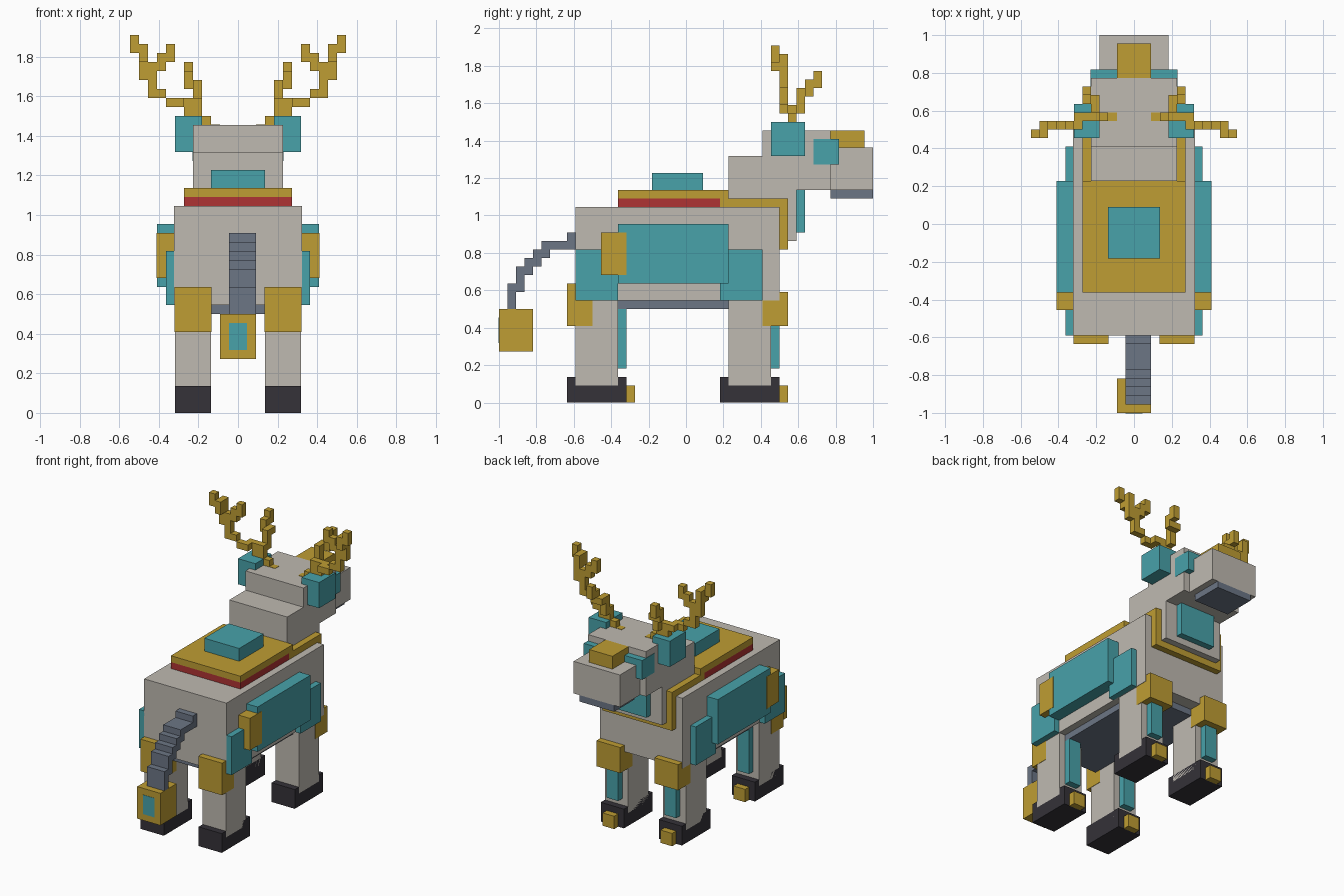
import bpy, bmesh
from mathutils import Matrix, Vector

cube = bpy.data.objects.get("Cube")
if cube:
    bpy.data.objects.remove(cube, do_unlink=True)

U = 1 / 22     # one block of the blocky grid
E = 0.05       # tiny lift for trims that lie flush with a neighbour


def material(name, rgb):
    m = bpy.data.materials.new(name)
    m.use_nodes = True
    m.diffuse_color = (*rgb, 1)
    bsdf = m.node_tree.nodes["Principled BSDF"]
    bsdf.inputs["Base Color"].default_value = (*rgb, 1)
    bsdf.inputs["Roughness"].default_value = 0.8
    return m


hide = material("pale_grey", (0.52, 0.49, 0.44))
teal = material("teal", (0.065, 0.36, 0.40))
gold = material("gold", (0.52, 0.34, 0.033))
red = material("red", (0.43, 0.033, 0.033))
slate = material("slate", (0.15, 0.18, 0.235))
dark = material("charcoal", (0.035, 0.032, 0.04))


def blocks(name, mat, *boxes, mirror=False):
    """One object made of boxes, each given as x, y and z ranges in grid units."""
    bm = bmesh.new()
    for box in boxes:
        lo, hi = Vector(box[0::2]) * U, Vector(box[1::2]) * U
        place = Matrix.Translation((lo + hi) / 2) @ Matrix.Diagonal((*(hi - lo), 1))
        bmesh.ops.create_cube(bm, size=1, matrix=place)
    mesh = bpy.data.meshes.new(name)
    bm.to_mesh(mesh)
    bm.free()
    mesh.materials.append(mat)
    ob = bpy.data.objects.new(name, mesh)
    bpy.context.collection.objects.link(ob)
    if mirror:
        mod = ob.modifiers.new("Mirror", "MIRROR")
        mod.use_mirror_merge = False
    return ob


def centred(name, mat, half, *ranges):
    return blocks(name, mat, (-half, half, *ranges))


def pair(name, mat, *boxes):
    return blocks(name, mat, *boxes, mirror=True)


# Body and belly
centred("body", hide, 7 + 2 * E, -13, 11, 12, 23)
centred("belly", slate, 6, -12, 9, 11, 12)

# Side armour
pair("flank_panels", teal, (7, 9, -8, 5, 14, 21))
pair("hip_pads", teal, (7, 8, -13, -8, 12, 18))
pair("shoulder_pads", teal, (7, 8, 4, 9, 12, 18))
pair("flank_clasps", gold, (7, 9 + E, -10, -7, 15, 20))

# Legs: the same build at the back and the front
for side, y in (("rear", -13), ("front", 5)):
    pair(side + "_legs", hide, (3, 7, y, y + 5, 2, 12))
    pair(side + "_hooves", dark, (3, 7, y - 1, y + 6, 0, 3))
    pair(side + "_toes", gold, (4, 6, y + 6, y + 7, 0, 2))
    pair(side + "_shins", teal, (4, 6, y + 5, y + 6, 4, 11))
pair("rear_hocks", gold, (3 - E, 7 + E, -14, -11, 9, 14))
pair("front_knees", gold, (3 - E, 7 + E, 9, 12, 9, 13))

# Saddle and collar
centred("saddle_blanket", red, 6, -8, 4, 23, 24)
centred("saddle", gold, 6, -8, 5, 24, 25)
centred("saddle_gem", teal, 3, -4, 2, 25, 27)
blocks("collar", gold, (-6, 6, 4, 12, 23, 24), (-6, 6, 11, 12, 18, 23))

# Neck and head
centred("neck", hide, 5, 5, 13, 19, 29)
centred("chest_plate", teal, 3, 13, 14, 20, 25)
centred("head", hide, 5, 9, 17, 25, 32)
centred("snout", hide, 4, 17, 22, 25, 30)
centred("jaw", slate, 3, 17, 22, 24, 25)
centred("nose_bridge", gold, 2, 17, 21, 30, 32)
pair("eyes", teal, (2, 5 + E, 15, 18, 28, 31))
pair("ears", teal, (4, 7, 10, 14, 29, 33))

# Antlers: root, outer beam, side tine and forward tine
pair("antler_roots", gold,
     (2, 3, 12, 13, 31, 32 + E), (3, 4, 12, 13, 32, 33),
     (4, 6, 12, 13, 33, 34), (4, 7, 12, 13, 34, 35))
pair("antler_beams", gold,
     (6, 8, 11, 12, 34, 35), (8, 10, 11, 12, 35, 36),
     (9, 10, 11, 12, 36, 37), (9, 11, 11, 12, 37, 38),
     (10, 11, 11, 12, 38, 39), (10, 11, 10, 12, 39, 41),
     (11, 12, 10, 11, 40, 42))
pair("antler_side_tines", gold,
     (8, 10, 11, 12, 38, 39), (7, 9, 11, 12, 39, 40), (7, 8, 11, 12, 40, 41))
pair("antler_forward_tines", gold,
     (4, 5, 13, 14, 34, 37), (4, 5, 14, 15, 36, 37),
     (5, 6, 14, 15, 36, 38), (5, 6, 15, 16, 37, 39))

# Stepped tail with a heavy tuft
steps = ((-14, 18, 20), (-15, 18, 19), (-16, 18, 19), (-17, 17, 19),
         (-18, 16, 18), (-19, 15, 17), (-20, 13, 16), (-21, 11, 14))
blocks("tail", slate, *[(-1, 2, y, y + 1, z0, z1) for y, z0, z1 in steps])
centred("tail_tuft", gold, 2, -22, -18, 6, 11)
centred("tail_gem", teal, 1, -22 - E, -21, 7, 10)
